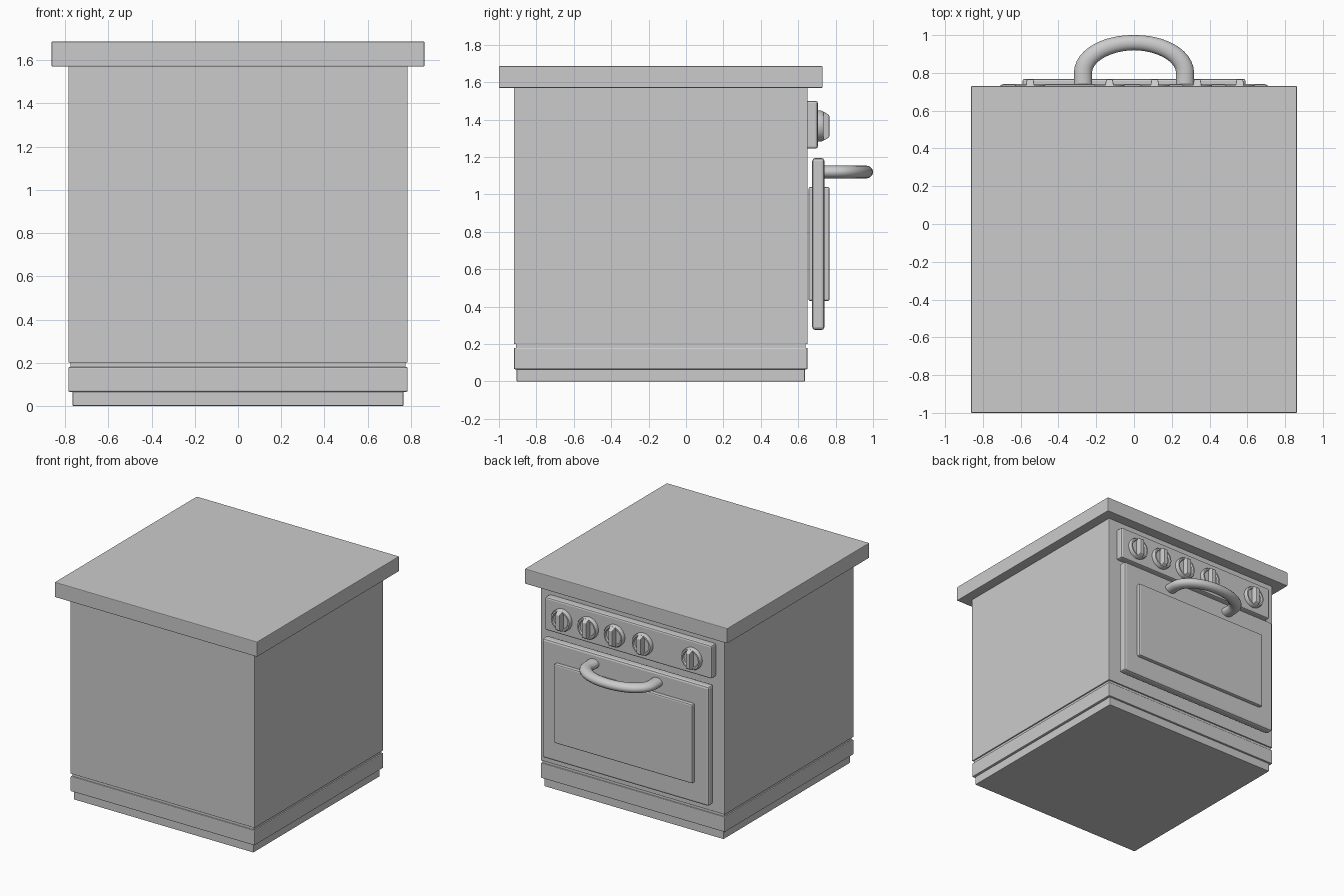
import bpy, bmesh, math
from mathutils import Vector

if "Cube" in bpy.data.objects:
    bpy.data.objects.remove(bpy.data.objects["Cube"])


def finish(name, bm, bevel=0.0, segs=2, smooth=False):
    bmesh.ops.recalc_face_normals(bm, faces=bm.faces[:])
    me = bpy.data.meshes.new(name)
    bm.to_mesh(me)
    bm.free()
    ob = bpy.data.objects.new(name, me)
    bpy.context.collection.objects.link(ob)
    if bevel:
        mod = ob.modifiers.new("bevel", "BEVEL")
        mod.width, mod.segments = bevel, segs
    if smooth:
        bpy.ops.object.select_all(action="DESELECT")
        ob.select_set(True)
        bpy.context.view_layer.objects.active = ob
        bpy.ops.object.shade_smooth_by_angle(angle=math.radians(35))
    return ob


def box(name, x, y, z, bevel=0.0, segs=2):
    """Box spanning -x..x and the given y and z ranges."""
    bm = bmesh.new()
    bmesh.ops.create_cube(bm, size=1)
    for v in bm.verts:
        v.co = (v.co.x * 2 * x,
                y[0] + (v.co.y + 0.5) * (y[1] - y[0]),
                z[0] + (v.co.z + 0.5) * (z[1] - z[0]))
    return finish(name, bm, bevel, segs)


def skin(bm, rings):
    """Bridge closed rings of points and cap both ends."""
    loops = [[bm.verts.new(p) for p in r] for r in rings]
    n = len(loops[0])
    for a, b in zip(loops, loops[1:]):
        for i in range(n):
            bm.faces.new((a[i], a[(i + 1) % n], b[(i + 1) % n], b[i]))
    bm.faces.new(loops[0])
    bm.faces.new(loops[-1])


# Cabinet: plinth, skirting band, groove, body and worktop
box("plinth", 0.765, (-0.905, 0.635), (0, 0.07), 0.004)
box("skirting_band", 0.785, (-0.92, 0.65), (0.065, 0.18), 0.006)
box("groove_core", 0.775, (-0.91, 0.64), (0.17, 0.21))
box("body", 0.785, (-0.92, 0.65), (0.2, 1.575), 0.004)
box("worktop", 0.863, (-1.0, 0.73), (1.57, 1.686), 0.005)

# Control panel, door and window slab
box("control_panel", 0.71, (0.64, 0.705), (1.245, 1.50), 0.012)
box("oven_door", 0.71, (0.675, 0.74), (0.275, 1.195), 0.016)
box("door_window", 0.59, (0.655, 0.768), (0.43, 1.04), 0.01)

# Knobs: dished dial plus tapered grip bar
KNOB_Z = 1.365
DIAL = [(0.083, 0.695), (0.083, 0.724), (0.077, 0.735),
        (0.066, 0.735), (0.060, 0.724), (0.002, 0.724)]
for k, kx in enumerate((0.56, 0.335, 0.11, -0.13, -0.55), 1):
    bm = bmesh.new()
    N = 32
    skin(bm, [[(kx + r * math.cos(2 * math.pi * i / N), y,
                KNOB_Z + r * math.sin(2 * math.pi * i / N))
               for i in range(N)] for r, y in DIAL])
    finish(f"knob_dial_{k}", bm, smooth=True)
    bm = bmesh.new()
    skin(bm, [[(kx + sx * w, y, KNOB_Z + sz * h)
               for sx, sz in ((-1, -1), (1, -1), (1, 1), (-1, 1))]
              for w, h, y in ((0.022, 0.076, 0.715), (0.022, 0.076, 0.738),
                              (0.017, 0.058, 0.766))])
    finish(f"knob_grip_{k}", bm, 0.004)

# Arched door handle with an oval section
path = [Vector((0.27, 0.73, 0)), Vector((0.27, 0.77, 0))]
for i in range(25):
    t = math.pi * i / 24
    path.append(Vector((0.27 * math.cos(t), 0.80 + 0.16 * math.sin(t), 0)))
path += [Vector((-0.27, 0.77, 0)), Vector((-0.27, 0.73, 0))]
rings = []
for i, p in enumerate(path):
    d = (path[min(i + 1, len(path) - 1)] - path[max(i - 1, 0)]).normalized()
    side = Vector((d.y, -d.x, 0))
    w = 0.040 + 0.008 * abs(side.x)
    rings.append([p + side * w * math.cos(a) +
                  Vector((0, 0, 1.12 + 0.035 * math.sin(a)))
                  for a in [2 * math.pi * j / 16 for j in range(16)]])
bm = bmesh.new()
skin(bm, rings)
finish("door_handle", bm, smooth=True)
